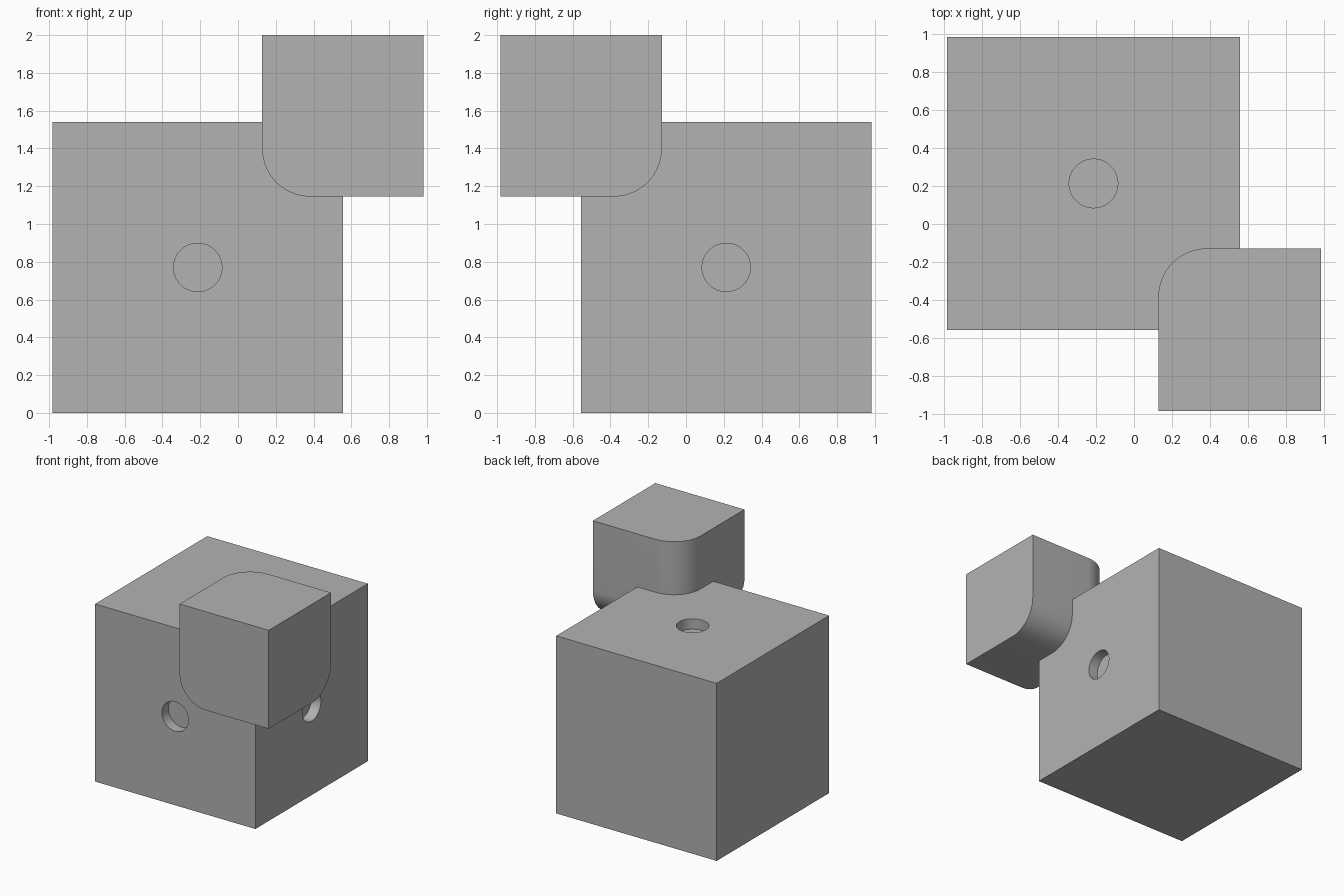
import bpy
import bmesh
from math import radians
from mathutils import Vector

default = bpy.data.objects.get("Cube")
if default:
    bpy.data.objects.remove(default, do_unlink=True)

# Single grey material
GREY = (0.448, 0.448, 0.448, 1.0)
grey = bpy.data.materials.new("plain_grey")
grey.use_nodes = True
grey.diffuse_color = GREY
grey.node_tree.nodes["Principled BSDF"].inputs["Base Color"].default_value = GREY

BIG, SMALL, LIMIT = 1.54, 0.855, 0.983
HOLE_RADIUS, HOLE_DEPTH, ROUND = 0.128, 0.09, 0.255


def add_object(name, bm):
    mesh = bpy.data.meshes.new(name)
    bm.to_mesh(mesh)
    bm.free()
    mesh.materials.append(grey)
    obj = bpy.data.objects.new(name, mesh)
    bpy.context.collection.objects.link(obj)
    return obj


def make_active(obj):
    bpy.ops.object.select_all(action="DESELECT")
    obj.select_set(True)
    bpy.context.view_layer.objects.active = obj


def cube_mesh(size, centre):
    bm = bmesh.new()
    bmesh.ops.create_cube(bm, size=size)
    bmesh.ops.translate(bm, verts=bm.verts, vec=centre)
    return bm


# Large block, with a shallow round recess on the front, +x side and top
big_centre = Vector((BIG / 2 - LIMIT, LIMIT - BIG / 2, BIG / 2))
large_block = add_object("large_block", cube_mesh(BIG, big_centre))

for label, axis in (("front", (0, -1, 0)), ("side", (1, 0, 0)), ("top", (0, 0, 1))):
    normal = Vector(axis)
    bm = bmesh.new()
    bmesh.ops.create_cone(bm, cap_ends=True, segments=64, radius1=HOLE_RADIUS,
                          radius2=HOLE_RADIUS, depth=HOLE_DEPTH * 2)
    cutter = add_object(label + "_recess_cutter", bm)
    cutter.rotation_euler = normal.to_track_quat("Z", "Y").to_euler()
    cutter.location = big_centre + normal * BIG / 2
    cutter.hide_render = True
    bpy.context.view_layer.update()
    cut = large_block.modifiers.new(label + "_recess", "BOOLEAN")
    cut.operation = "DIFFERENCE"
    cut.solver = "EXACT"
    cut.object = cutter
    make_active(large_block)
    bpy.ops.object.modifier_apply(modifier=cut.name)
    bpy.data.objects.remove(cutter, do_unlink=True)

# Small corner block: the three edges at its inner corner are rounded
small_centre = Vector((LIMIT - SMALL / 2, SMALL / 2 - LIMIT, 2 - SMALL / 2))
bm = cube_mesh(SMALL, small_centre)
inner = min(bm.verts, key=lambda v: v.co.x - v.co.y + v.co.z)
bmesh.ops.bevel(bm, geom=list(inner.link_edges), offset=ROUND,
                offset_type="OFFSET", segments=16, profile=0.5, affect="EDGES")
small_block = add_object("small_corner_block", bm)

for obj in (large_block, small_block):
    make_active(obj)
    bpy.ops.object.shade_smooth_by_angle(angle=radians(30))
